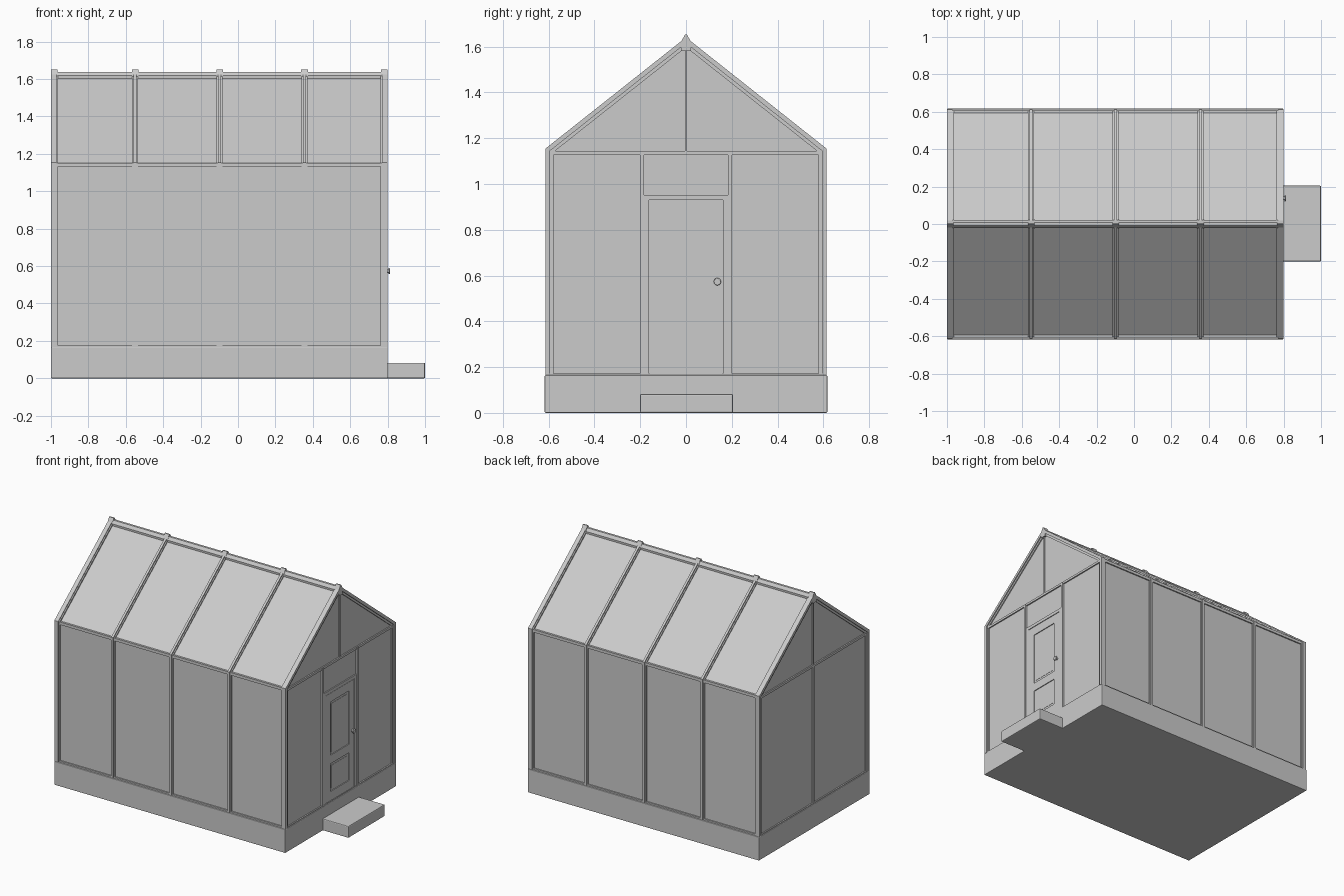
import bpy, bmesh, math

if "Cube" in bpy.data.objects:
    bpy.data.objects.remove(bpy.data.objects["Cube"])

X0, X1 = -1.0, 0.8          # gable end planes
Z0 = 0.165                  # top of plinth
HALF, RIDGE, EAVE = 0.613, 1.64, 1.155
SLOPE = (RIDGE - EAVE) / HALF


def prism(name, pts, xa, xb):
    """Extrude a y-z outline from xa to xb."""
    bm = bmesh.new()
    f = bm.faces.new([bm.verts.new((xa, y, z)) for y, z in pts])
    r = bmesh.ops.extrude_face_region(bm, geom=[f])
    bmesh.ops.translate(bm, vec=(xb - xa, 0, 0),
                        verts=[v for v in r['geom'] if isinstance(v, bmesh.types.BMVert)])
    bmesh.ops.recalc_face_normals(bm, faces=bm.faces[:])
    me = bpy.data.meshes.new(name)
    bm.to_mesh(me)
    bm.free()
    ob = bpy.data.objects.new(name, me)
    bpy.context.collection.objects.link(ob)
    return ob


def box(name, xa, xb, ya, yb, za, zb, bevel=0):
    ob = prism(name, [(ya, za), (yb, za), (yb, zb), (ya, zb)], xa, xb)
    if bevel:
        m = ob.modifiers.new("bevel", 'BEVEL')
        m.width, m.segments = bevel, 2
    return ob


def house(d, zb=Z0):
    """House outline moved inward by d."""
    w = HALF - d
    top = RIDGE - d * math.hypot(1, SLOPE)
    e = top - SLOPE * w
    return [(-w, zb), (-w, e), (0, top), (w, e), (w, zb)]


def arch(name, d0, d1, xa, xb):
    return prism(name, house(d0) + house(d1)[::-1], xa, xb)


# plinth and doorstep
box("plinth", X0, X1, -0.617, 0.617, 0, Z0, 0.004)
box("doorstep", X1 - 0.01, 1.0, -0.2, 0.205, 0, 0.083, 0.006)

# glazing
arch("wall_and_roof_glass", 0.015, 0.021, X0 + 0.01, X1 - 0.01)
for n, xa in (("left", X0 + 0.014), ("right", X1 - 0.02)):
    prism(n + "_gable_glass", house(0.018), xa, xa + 0.006)

# arched frames: stepped glazing bars inside, solid frames at the gables
xs = [-0.55, -0.098, 0.355]
for i, x in enumerate(xs):
    arch(f"glazing_bar_{i}", 0.008, 0.03, x - 0.016, x + 0.016)
    arch(f"glazing_rib_{i}", 0.0, 0.03, x - 0.008, x + 0.008)
for n, xa, s in (("left", X0, 1), ("right", X1, -1)):
    arch(n + "_end_frame", 0.0, 0.02, xa, xa + s * 0.03)
    arch(n + "_end_frame_lip", 0.006, 0.034, xa + s * 0.007, xa + s * 0.038)

# eave rails and sills along the sides
for n, s in (("front", -1), ("back", 1)):
    box(n + "_eave_rail", X0 + 0.03, X1 - 0.03, s * 0.585, s * 0.607, 1.132, 1.152)
    box(n + "_sill", X0 + 0.02, X1 - 0.02, s * 0.585, s * 0.607, Z0, Z0 + 0.01)

# ridge beam and ridge caps
prism("ridge_beam", [(-0.02, 1.58), (0.02, 1.58), (0.022, 1.618), (0.008, 1.638), (-0.008, 1.638),
                     (-0.022, 1.618)], X0, X1)
for i, x in enumerate([X0 + 0.018] + xs + [X1 - 0.018]):
    prism(f"ridge_cap_{i}", [(-0.024, 1.60), (0.024, 1.60), (0.02, 1.624), (0.004, 1.652),
                             (-0.004, 1.652), (-0.02, 1.624)], x - 0.018, x + 0.018)

# gable framing
for n, xo, s in (("left", X0 + 0.005, 1), ("right", X1 - 0.005, -1)):
    box(n + "_tie_rail", xo, xo + s * 0.025, -0.59, 0.59, 1.127, 1.143)
    box(n + "_gable_mullion", xo + s * 0.002, xo + s * 0.022, -0.005, 0.005, 1.135, 1.60)
    box(n + "_end_sill", xo, xo + s * 0.025, -0.6, 0.6, Z0, Z0 + 0.006)
box("left_wall_mullion", X0 + 0.005, X0 + 0.03, -0.008, 0.008, Z0, 1.135)
for n, y in (("a", -0.193), ("b", 0.193)):
    box("door_post_" + n, X1 - 0.03, X1 - 0.002, y - 0.009, y + 0.009, Z0, 1.135)

# door frame
XF = X1 - 0.006
for n, s in (("a", -1), ("b", 1)):
    box("door_jamb_" + n, X1 - 0.03, XF, s * 0.162, s * 0.185, Z0, 0.952)
box("door_head", X1 - 0.03, XF, -0.185, 0.185, 0.93, 0.952)

# door leaf: stiles, rails, recessed panels with raised fields
XL = X1 - 0.008
for n, s in (("a", -1), ("b", 1)):
    box("door_stile_" + n, X1 - 0.03, XL, s * 0.105, s * 0.16, Z0 + 0.004, 0.927)
for i, (za, zb) in enumerate(((Z0 + 0.004, 0.235), (0.43, 0.49), (0.865, 0.927))):
    box(f"door_rail_{i}", X1 - 0.03, XL, -0.105, 0.105, za, zb)
for n, za, zb in (("lower", 0.235, 0.43), ("upper", 0.49, 0.865)):
    box(n + "_door_panel", X1 - 0.03, XL - 0.01, -0.105, 0.105, za, zb)
    box(n + "_door_field", X1 - 0.03, XL - 0.004, -0.088, 0.088, za + 0.017, zb - 0.017)

# door knob
for n, r, depth, x in (("knob_rose", 0.009, 0.012, 0.798), ("door_knob", 0.016, 0.008, 0.808)):
    bpy.ops.mesh.primitive_cylinder_add(vertices=20, radius=r, depth=depth,
                                        location=(x, 0.137, 0.573), rotation=(0, math.pi / 2, 0))
    ob = bpy.context.object
    ob.name = n
    if n == "door_knob":
        m = ob.modifiers.new("bevel", 'BEVEL')
        m.width, m.segments = 0.003, 2
    bpy.ops.object.shade_smooth_by_angle()
